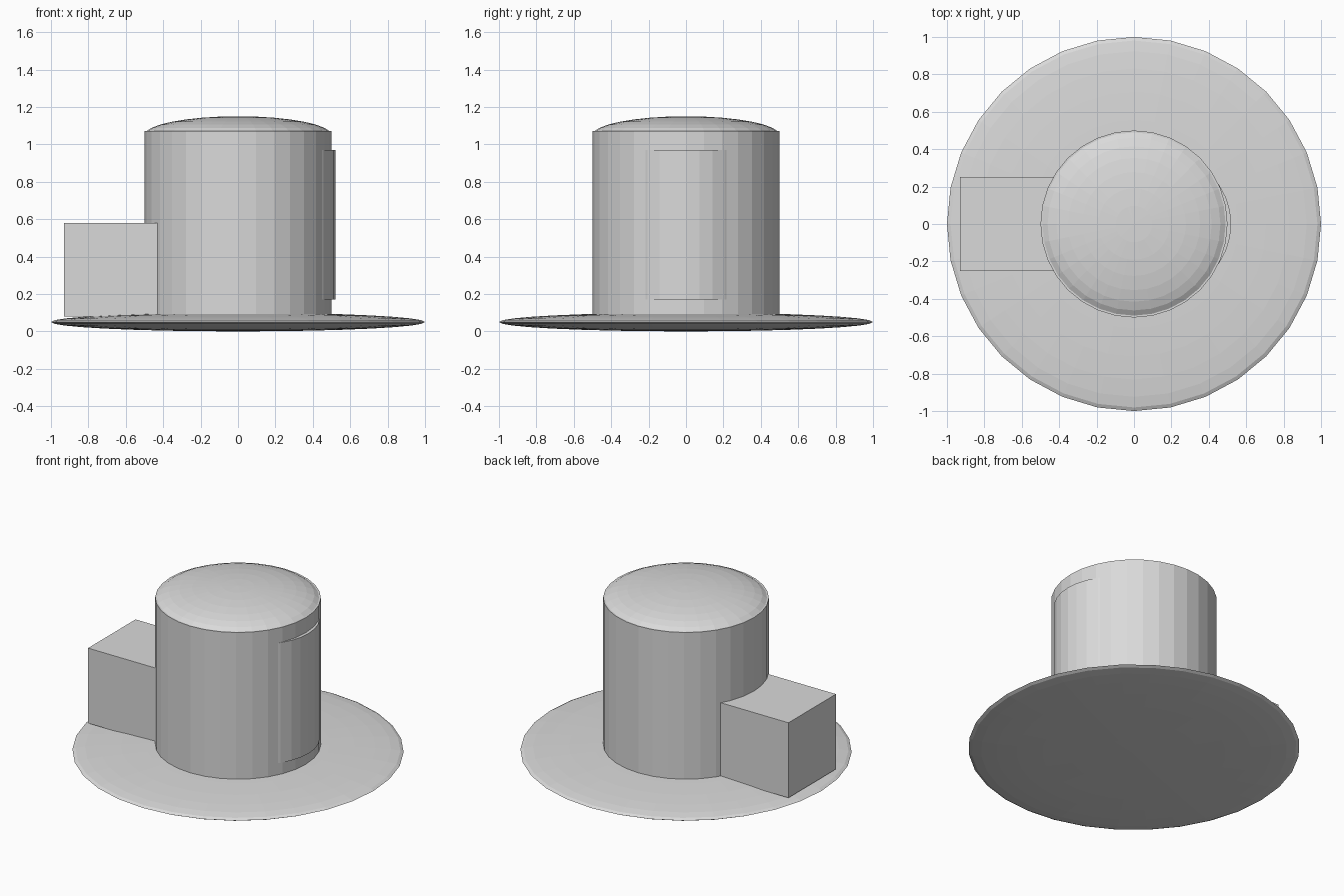
import bpy

if "Cube" in bpy.data.objects:
    bpy.data.objects.remove(bpy.data.objects["Cube"])

# Single plain colour
grey = bpy.data.materials.new("plain_grey")
grey.diffuse_color = (0.7, 0.7, 0.7, 1.0)
grey.use_nodes = True
grey.node_tree.nodes["Principled BSDF"].inputs["Base Color"].default_value = grey.diffuse_color


def finish(name):
    obj = bpy.context.object
    obj.name = name
    obj.data.materials.append(grey)
    return obj


def flat_sphere(name, radius, half_height, z):
    bpy.ops.mesh.primitive_uv_sphere_add(segments=32, ring_count=16, radius=1, location=(0, 0, z))
    bpy.context.object.scale = (radius, radius, half_height)
    return finish(name)


def upright_cylinder(name, radius, z0, z1, x=0.0):
    bpy.ops.mesh.primitive_cylinder_add(vertices=32, radius=radius, depth=z1 - z0,
                                        location=(x, 0, (z0 + z1) / 2))
    return finish(name)


# Wide lens-shaped base
flat_sphere("base_disc", 1.0, 0.05, 0.05)

# Main drum and its shallow domed lid
upright_cylinder("body", 0.5, 0.07, 1.07)
flat_sphere("domed_lid", 0.5, 0.1, 1.05)

# Raised curved panel on the right side
upright_cylinder("side_panel", 0.37, 0.17, 0.97, x=0.15)

# Box on the left side
bpy.ops.mesh.primitive_cube_add(size=0.5, location=(-0.68, 0, 0.33))
finish("side_box")
